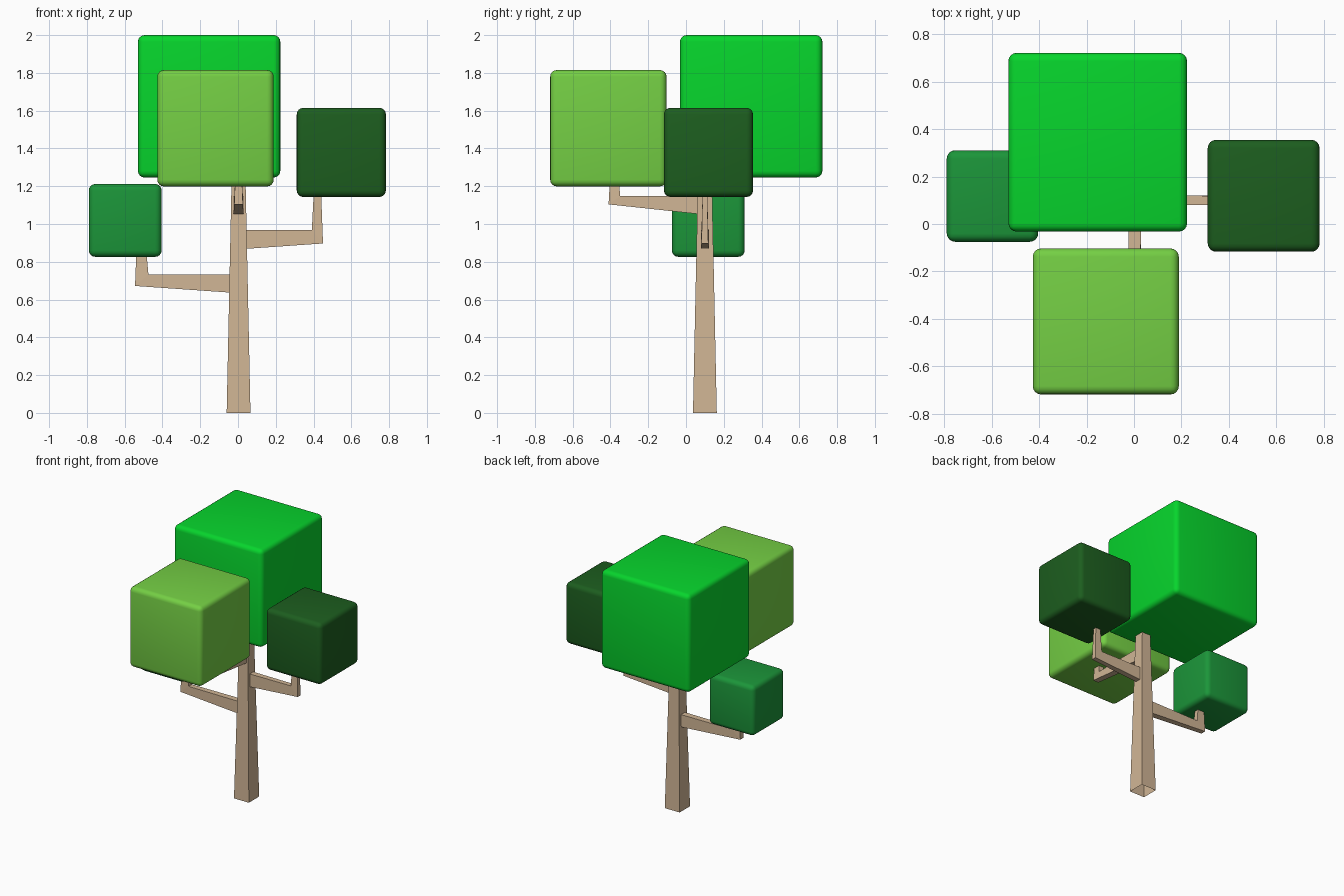
import bpy, bmesh
from mathutils import Vector

if "Cube" in bpy.data.objects:
    bpy.data.objects.remove(bpy.data.objects["Cube"])


def material(name, rgb):
    m = bpy.data.materials.new(name)
    m.diffuse_color = [(c / 255) ** 2.2 for c in rgb] + [1]
    m.use_nodes = True
    m.node_tree.nodes["Principled BSDF"].inputs["Base Color"].default_value = m.diffuse_color
    return m


def add_object(name, bm, mat):
    bmesh.ops.recalc_face_normals(bm, faces=bm.faces)
    mesh = bpy.data.meshes.new(name)
    bm.to_mesh(mesh)
    bm.free()
    mesh.materials.append(mat)
    ob = bpy.data.objects.new(name, mesh)
    bpy.context.collection.objects.link(ob)
    return ob


def foliage(name, center, size, rgb, radius=0.035):
    """Cube of leaves with soft rounded edges."""
    bm = bmesh.new()
    bmesh.ops.create_cube(bm, size=size)
    bmesh.ops.bevel(bm, geom=bm.edges[:], offset=radius, segments=4,
                    profile=0.5, affect='EDGES')
    for f in bm.faces:
        f.smooth = True
    ob = add_object(name, bm, material(name, rgb))
    ob.location = center


def loft(name, rings, mat, cap_start=True):
    """Square tube through a few four-point rings."""
    bm = bmesh.new()
    loops = [[bm.verts.new(p) for p in ring] for ring in rings]
    for a, b in zip(loops, loops[1:]):
        for i in range(4):
            j = (i + 1) % 4
            bm.faces.new((a[i], a[j], b[j], b[i]))
    if cap_start:
        bm.faces.new(loops[0])
    bm.faces.new(loops[-1])
    add_object(name, bm, mat)


CX, CY = 0.003, 0.10    # trunk axis


def branch(name, direction, outer, inner, widths, mat):
    """Elbow branch: outer and inner profiles (distance from axis, height)."""
    d = Vector(direction)
    side = Vector((-d.y, d.x, 0))
    rings = []
    for (ro, zo), (ri, zi), w in zip(outer, inner, widths):
        o = Vector((CX, CY, zo)) + d * ro
        i = Vector((CX, CY, zi)) + d * ri
        rings.append([o - side * w, o + side * w, i + side * w, i - side * w])
    loft(name, rings, mat)


# Leaf cubes
foliage("crown_leaves", (-0.153, 0.345, 1.623), 0.754, (15, 212, 48))
foliage("front_leaves", (-0.119, -0.411, 1.507), 0.616, (116, 206, 70))
foliage("right_leaves", (0.547, 0.119, 1.379), 0.472, (34, 94, 36))
foliage("left_leaves", (-0.597, 0.118, 1.019), 0.386, (33, 148, 60))

# Tapered trunk, open underneath
bark = material("bark", (208, 180, 148))
loft("trunk", [[(CX + sx * h, CY + sy * h, z) for sx, sy in
                ((-1, -1), (1, -1), (1, 1), (-1, 1))]
               for h, z in ((0.063, 0), (0.036, 1.28))], bark, cap_start=False)

# Branches
branch("right_branch", (1, 0, 0),
       [(0.03, 0.868), (0.447, 0.897), (0.437, 1.17)],
       [(0.03, 0.967), (0.388, 0.967), (0.398, 1.17)],
       (0.022, 0.018, 0.012), bark)
branch("left_branch", (-1, 0, 0),
       [(0.03, 0.636), (0.548, 0.672), (0.541, 0.86)],
       [(0.03, 0.732), (0.477, 0.732), (0.489, 0.86)],
       (0.024, 0.020, 0.015), bark)
branch("front_branch", (0, -1, 0),
       [(0.025, 1.052), (0.51, 1.104), (0.503, 1.23)],
       [(0.025, 1.147), (0.448, 1.147), (0.456, 1.23)],
       (0.027, 0.023, 0.018), bark)
